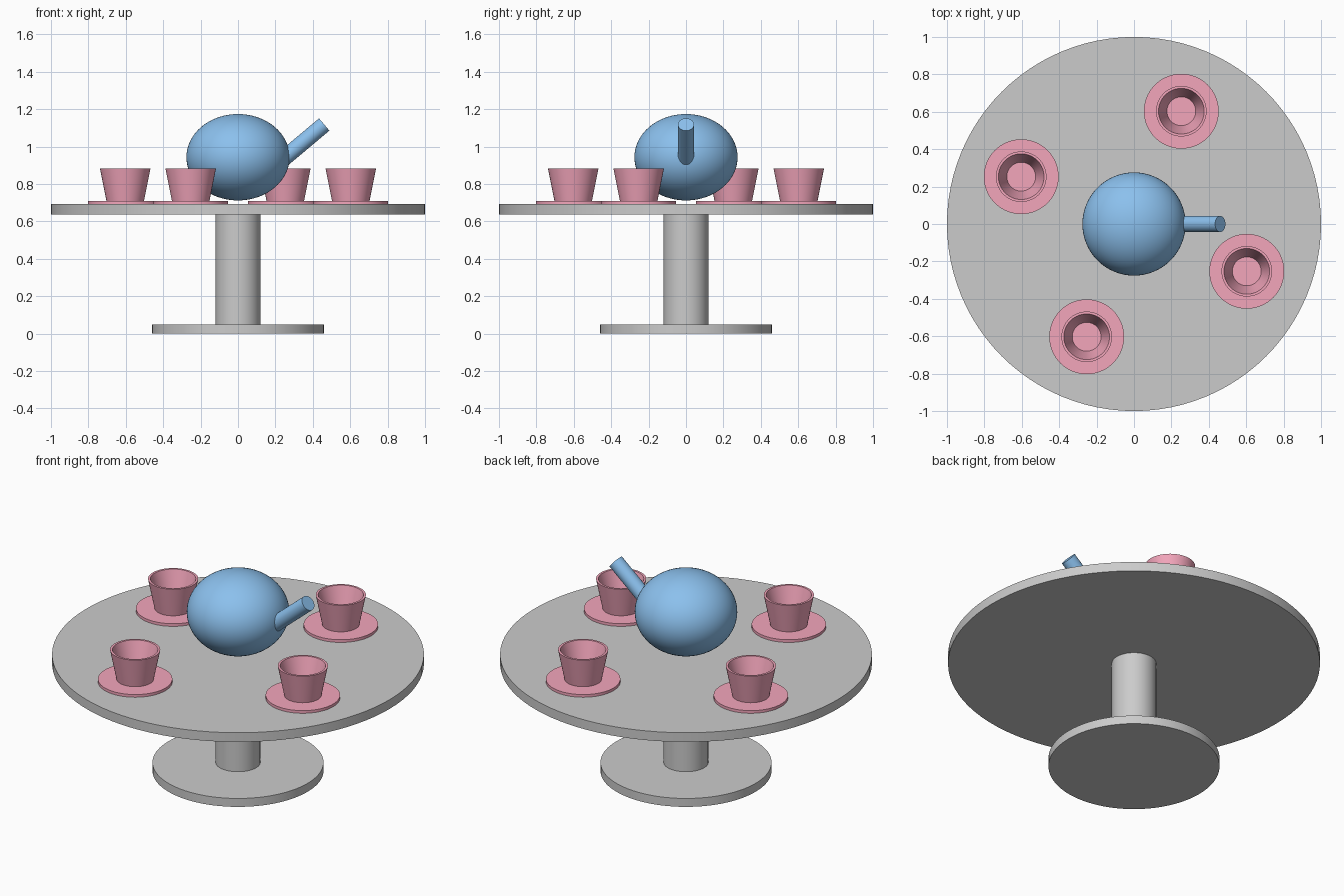
import bpy, math
from mathutils import Matrix, Vector

cube = bpy.data.objects.get("Cube")
if cube:
    bpy.data.objects.remove(cube, do_unlink=True)


def make_material(name, rgb):
    mat = bpy.data.materials.new(name)
    mat.use_nodes = True
    mat.diffuse_color = (*rgb, 1)
    mat.node_tree.nodes["Principled BSDF"].inputs["Base Color"].default_value = (*rgb, 1)
    return mat


def finish(obj, name, mat=None):
    obj.name = obj.data.name = name
    if mat:
        obj.data.materials.append(mat)
    bpy.ops.object.shade_smooth_by_angle(angle=math.radians(30))
    return obj


def disc(name, radius, bottom, top, x=0, y=0, mat=None):
    bpy.ops.mesh.primitive_cylinder_add(vertices=96, radius=radius, depth=top - bottom,
                                        location=(x, y, (bottom + top) / 2))
    return finish(bpy.context.object, name, mat)


def lathe(name, profile, x, y, mat, sides=64):
    """Revolve (radius, height) points about z, capping both ends."""
    verts = [(r * math.cos(a), r * math.sin(a), z) for r, z in profile
             for a in (math.tau * i / sides for i in range(sides))]
    faces = [(k * sides + i, k * sides + (i + 1) % sides,
              (k + 1) * sides + (i + 1) % sides, (k + 1) * sides + i)
             for k in range(len(profile) - 1) for i in range(sides)]
    faces.append(tuple(reversed(range(sides))))
    faces.append(tuple(range(len(verts) - sides, len(verts))))
    mesh = bpy.data.meshes.new(name)
    mesh.from_pydata(verts, [], faces)
    obj = bpy.data.objects.new(name, mesh)
    obj.location = (x, y, 0)
    bpy.context.collection.objects.link(obj)
    bpy.ops.object.select_all(action='DESELECT')
    obj.select_set(True)
    bpy.context.view_layer.objects.active = obj
    return finish(obj, name, mat)


blue = make_material("pot_blue", (0.26, 0.53, 0.85))
pink = make_material("cup_pink", (0.9, 0.38, 0.5))

# Pedestal table
TABLE_TOP = 0.692
disc("table_base", 0.46, 0, 0.05)
disc("table_column", 0.12, 0.05, 0.637)
disc("table_top", 1.0, 0.637, TABLE_TOP)

# Pot: flattened ball with an angled spout
bpy.ops.mesh.primitive_uv_sphere_add(segments=64, ring_count=32, radius=1, location=(0, 0, 0.943))
pot = bpy.context.object
pot.scale = (0.276, 0.276, 0.231)
finish(pot, "pot_body", blue)

spout_dir = Vector((math.cos(math.radians(40)), 0, math.sin(math.radians(40))))
spout_tip = Vector((0.461, 0, 1.118))
spout_length = 0.4
bpy.ops.mesh.primitive_cylinder_add(vertices=48, radius=0.043, depth=spout_length,
                                    location=spout_tip - spout_dir * spout_length / 2)
spout = bpy.context.object
spout.rotation_euler = spout_dir.to_track_quat('Z', 'Y').to_euler()
finish(spout, "pot_spout", blue)

# Four cups on saucers, a quarter turn apart
SAUCER_TOP = 0.708
cup_profile = [(0.1, SAUCER_TOP), (0.135, 0.882), (0.122, 0.882), (0.077, 0.725)]
for i in range(4):
    spot = Matrix.Rotation(i * math.pi / 2, 3, 'Z') @ Vector((0.603, -0.253, 0))
    disc(f"saucer_{i + 1}", 0.2, TABLE_TOP, SAUCER_TOP, spot.x, spot.y, pink)
    lathe(f"cup_{i + 1}", cup_profile, spot.x, spot.y, pink)
